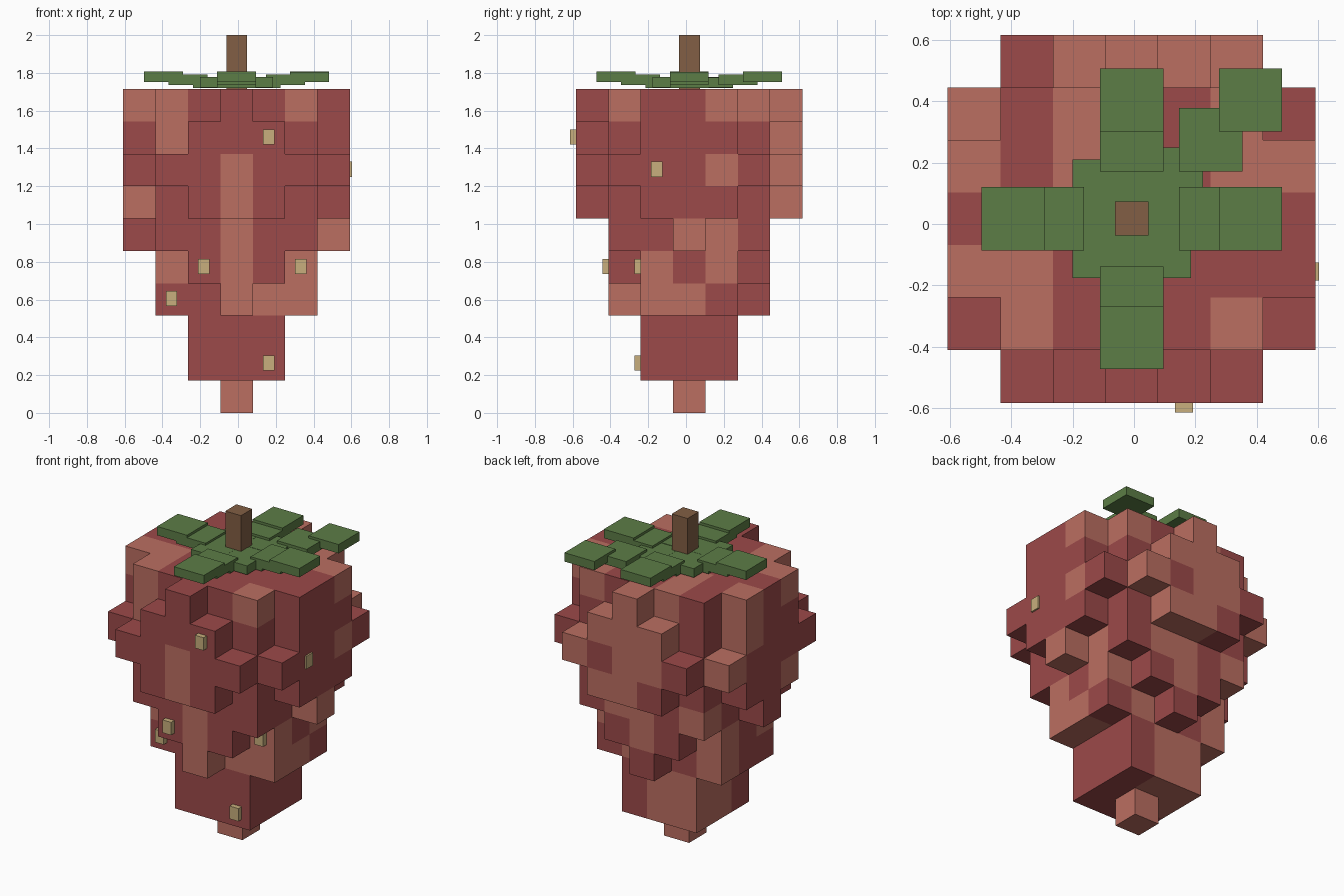
import bpy, bmesh, random

if "Cube" in bpy.data.objects:
    bpy.data.objects.remove(bpy.data.objects["Cube"])

random.seed(4)
S = 1.2 / 7                 # voxel size
CX, CY = -0.0075, 0.017     # berry axis


def material(name, rgb):
    m = bpy.data.materials.new(name)
    m.diffuse_color = (*rgb, 1)
    m.use_nodes = True
    m.node_tree.nodes["Principled BSDF"].inputs["Base Color"].default_value = m.diffuse_color
    return m


RED = material("berry red", (0.332, 0.067, 0.067))
PINK = material("berry light red", (0.497, 0.156, 0.120))
GREEN = material("leaf green", (0.107, 0.205, 0.061))
BROWN = material("stem brown", (0.223, 0.114, 0.058))
TAN = material("seed tan", (0.578, 0.429, 0.205))


def box(name, centre, size, mat):
    bm = bmesh.new()
    bmesh.ops.create_cube(bm, size=1)
    for v in bm.verts:
        v.co = [c + p * s for c, p, s in zip(centre, v.co, size)]
    finish(name, bm, [mat])


def finish(name, bm, mats):
    me = bpy.data.meshes.new(name)
    bm.to_mesh(me)
    bm.free()
    for m in mats:
        me.materials.append(m)
    bpy.context.collection.objects.link(bpy.data.objects.new(name, me))


# Berry layers: half width of the core square, then the reach of the
# extra strips on the x sides and y sides (None = no strip)
LAYERS = [(0, None, None), (1, None, None), (1, None, None),
          (1, 1, 0), (1, 1, 1), (2, 0, None),
          (2, 1, 1), (2, 2, 2), (2, 1, 1), (2, 1, 0)]
cells = {}
for k, (core, sx, sy) in enumerate(LAYERS):
    for i in range(-3, 4):
        for j in range(-3, 4):
            a, b = abs(i), abs(j)
            if (max(a, b) <= core
                    or (sx is not None and a == core + 1 and b <= sx)
                    or (sy is not None and b == core + 1 and a <= sy)):
                cells[i, j, k] = int(random.random() < 0.4)


# Mottling: paint the outermost voxel seen from a side, L = light
def paint(rows, cell):
    for r, row in enumerate(rows.split()):
        for c, ch in enumerate(row):
            for d in range(10):
                key = cell(c - 3, r, d)
                if key in cells:
                    cells[key] = int(ch == "L")
                    break


paint("L.LL.LL L.LL.LL L.LL.LL LL.LLL. .L.LL.L ..LL.L. .L.LL.. ..LL... ..LL...",
      lambda a, r, d: (a, 3 - d, 9 - r))                 # back
paint(".LL.L.L .L..L.L .....L. ..L.... ...L.LL ..L.L.. ..L.LL. ...LL.. ...LL..",
      lambda a, r, d: (-3 + d, a, 9 - r))                # left
paint("..LL.L. L.L..LL L.L..LL ....... LL..... .L...L. .......",
      lambda a, r, d: (a, 3 - r, 9 - d))                 # top
paint(".L..LLL ......L ....L.L ......L ...LL.. ..L.L.. .LLL... ....... ....... ...L...",
      lambda a, r, d: (3 - d, a, 9 - r))                 # right
paint("LL...L. .L..... ...L... L..L... ...L..L .L.L.L. ...LLL. ....... ....... ...L...",
      lambda a, r, d: (a, -3 + d, 9 - r))                # front

# Berry skin: only faces with no neighbouring voxel
bm = bmesh.new()
for (i, j, k), colour in cells.items():
    for axis in range(3):
        for sign in (-1, 1):
            n = [i, j, k]
            n[axis] += sign
            if tuple(n) in cells:
                continue
            quad = []
            for u, v in ((-1, -1), (1, -1), (1, 1), (-1, 1))[::sign]:
                p = [0, 0, 0]
                p[axis], p[(axis + 1) % 3], p[(axis + 2) % 3] = sign, u, v
                quad.append(bm.verts.new((CX + (i + p[0] / 2) * S,
                                          CY + (j + p[1] / 2) * S,
                                          (k + 0.5 + p[2] / 2) * S)))
            bm.faces.new(quad).material_index = colour
bmesh.ops.remove_doubles(bm, verts=bm.verts, dist=0.001)
finish("berry", bm, [RED, PINK])

# Leaves: four long arms, one long diagonal, three short diagonals
ARMS = [(1, 0, 3), (-1, 0, 3), (0, 1, 3), (0, -1, 3), (1, 1, 3),
        (-0.7, 0.7, 1), (0.7, -0.7, 1), (-0.7, -0.7, 1)]
for n, (dx, dy, count) in enumerate(ARMS):
    for s in range(1, count + 1):
        box(f"leaf_{n}_{s}",
            (CX + dx * 0.129 * s, CY + dy * 0.129 * s,
             1.732 + 0.0155 * s + 0.0004 * n),
            (0.206, 0.206, 0.055), GREEN)

# Stem
box("stem", (CX, 0.018, 1.855), (0.108, 0.11, 0.29), BROWN)

# Seeds on the front (x, z, y of the wall) and one on the right
for n, (x, z, y) in enumerate([(0.163, 1.46, -0.583), (-0.181, 0.775, -0.411),
                               (0.333, 0.775, -0.24), (-0.352, 0.605, -0.24),
                               (0.163, 0.265, -0.24)]):
    box(f"seed_front_{n}", (x, y - 0.01, z), (0.06, 0.044, 0.08), TAN)
box("seed_right", (0.585, -0.155, 1.29), (0.036, 0.06, 0.08), TAN)
